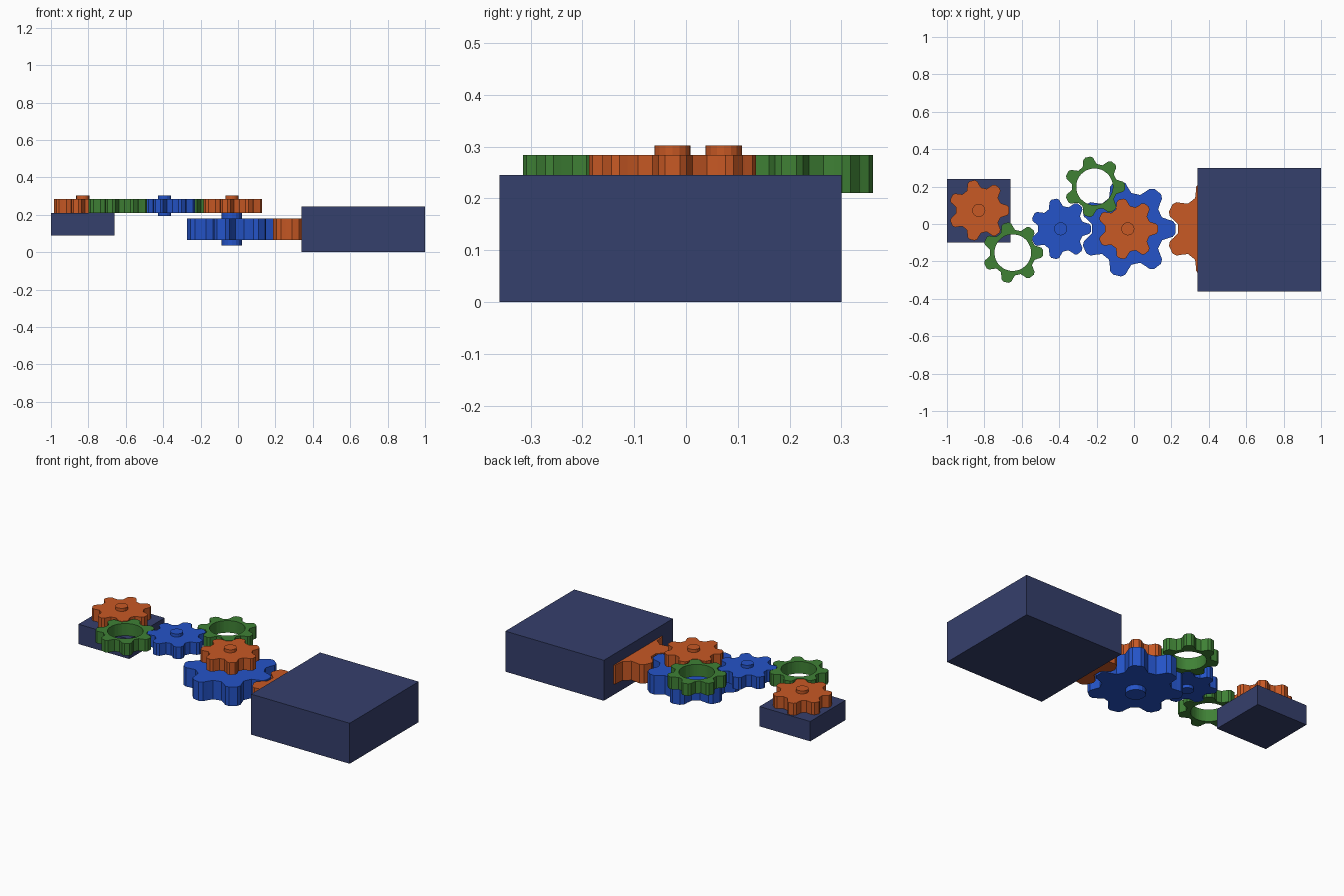
import bpy, bmesh, math

if "Cube" in bpy.data.objects:
    bpy.data.objects.remove(bpy.data.objects["Cube"])


def material(name, rgb):
    m = bpy.data.materials.new(name)
    m.diffuse_color = (*rgb, 1)
    m.use_nodes = True
    m.node_tree.nodes["Principled BSDF"].inputs["Base Color"].default_value = m.diffuse_color
    return m


NAVY = material("navy", (0.036, 0.050, 0.150))
BLUE = material("blue", (0.018, 0.088, 0.580))
ORANGE = material("orange", (0.580, 0.100, 0.018))
GREEN = material("green", (0.050, 0.220, 0.036))

TEETH = 7
# half of one tooth: radius factor, degrees from the tooth centre
TOOTH = [(0.75, 18.5), (0.86, 13), (0.95, 10), (1.0, 5)]


def finish(bm, name, mat):
    bmesh.ops.recalc_face_normals(bm, faces=bm.faces)
    me = bpy.data.meshes.new(name)
    bm.to_mesh(me)
    bm.free()
    me.materials.append(mat)
    ob = bpy.data.objects.new(name, me)
    bpy.context.collection.objects.link(ob)
    return ob


def block(name, x0, x1, y0, y1, z0, z1):
    bm = bmesh.new()
    bmesh.ops.create_cube(bm, size=1)
    for v in bm.verts:
        v.co = ((x0 + x1) / 2 + v.co.x * (x1 - x0),
                (y0 + y1) / 2 + v.co.y * (y1 - y0),
                (z0 + z1) / 2 + v.co.z * (z1 - z0))
    finish(bm, name, NAVY)


def outline():
    half = [(r, -a) for r, a in TOOTH] + [(r, a) for r, a in reversed(TOOTH)]
    return [(r, math.radians(360 * t / TEETH + a)) for t in range(TEETH) for r, a in half]


def prism(bm, cx, cy, pts, z0, z1, hole=0):
    """Extrude a polar outline, optionally with a round bore."""
    def ring(polar, z):
        return [bm.verts.new((cx + r * math.cos(a), cy + r * math.sin(a), z)) for r, a in polar]

    def bridge(a, b):
        for i in range(len(a)):
            j = (i + 1) % len(a)
            bm.faces.new((a[i], a[j], b[j], b[i]))

    low, high = ring(pts, z0), ring(pts, z1)
    bridge(low, high)
    if hole:
        bore = [(hole, a) for _, a in pts]
        blow, bhigh = ring(bore, z0), ring(bore, z1)
        bridge(high, bhigh)
        bridge(bhigh, blow)
        bridge(blow, low)
    else:
        bm.faces.new(high)
        bm.faces.new(list(reversed(low)))


def gear(name, mat, x, y, z, radius, thick, shaft=0, shaft_half=0, hole=0):
    bm = bmesh.new()
    pts = [(r * radius, a) for r, a in outline()]
    prism(bm, x, y, pts, z - thick / 2, z + thick / 2, hole)
    if shaft:  # axle stubs above and below the gear
        circle = [(shaft, 2 * math.pi * i / 16) for i in range(16)]
        prism(bm, x, y, circle, z - shaft_half, z - thick / 2)
        prism(bm, x, y, circle, z + thick / 2, z + shaft_half)
    finish(bm, name, mat)


# housings
block("motor_box", 0.34, 1.0, -0.36, 0.30, 0.0, 0.245)
block("output_box", -1.0, -0.66, -0.098, 0.24, 0.09, 0.21)

# small upper gears
SMALL = dict(z=0.247, radius=0.163, thick=0.073)
AXLE = dict(shaft=0.035, shaft_half=0.055)
gear("output_gear", ORANGE, -0.83, 0.073, **SMALL, **AXLE)
gear("idler_gear", BLUE, -0.392, -0.026, **SMALL, **AXLE)
gear("stacked_gear", ORANGE, -0.033, -0.026, **SMALL, **AXLE)
gear("left_ring_gear", GREEN, -0.648, -0.153, hole=0.098, **SMALL)
gear("rear_ring_gear", GREEN, -0.211, 0.199, hole=0.098, **SMALL)

# large lower gears
LARGE = dict(z=0.1225, radius=0.257, thick=0.115, shaft=0.055, shaft_half=0.0875)
gear("large_gear", BLUE, -0.033, -0.026, **LARGE)
gear("motor_gear", ORANGE, 0.427, -0.026, **LARGE)
